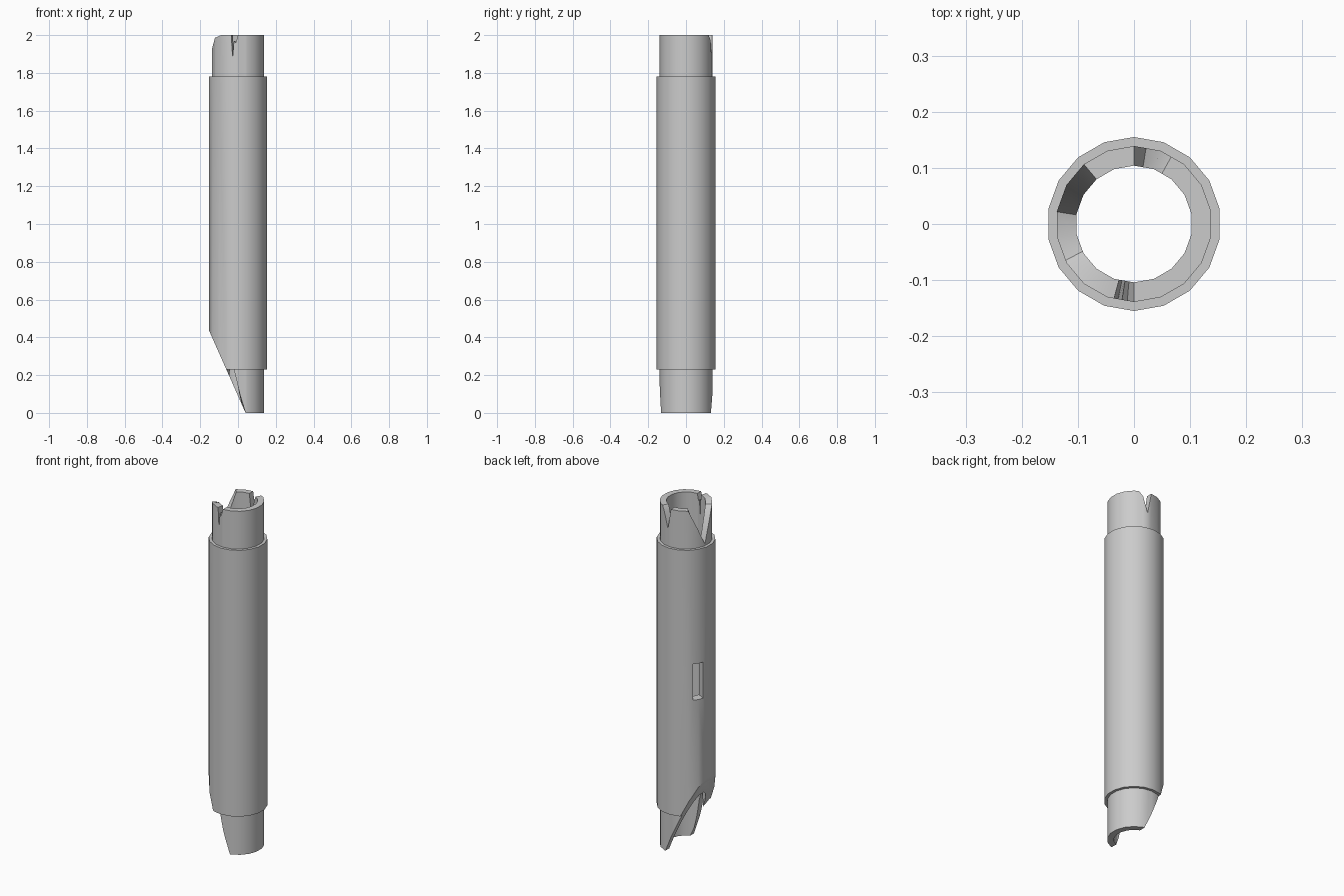
import bpy, bmesh
from math import sin, cos, radians

if "Cube" in bpy.data.objects:
    bpy.data.objects.remove(bpy.data.objects["Cube"])

SIDES = [10 + 20 * k for k in range(18)]          # corner angles of the 18-sided tube


def interp(profile, a):
    """Piecewise linear height at angle a, profile = [(angle, z), ...]."""
    for (a0, z0), (a1, z1) in zip(profile, profile[1:]):
        if a0 <= a <= a1:
            return z0 + (z1 - z0) * (a - a0) / (a1 - a0)
    return profile[-1][1]


def point(r, a, z):
    d = (a + 10) % 20 - 10                        # stay on the flat facet
    r = r * cos(radians(10)) / cos(radians(d))
    return (r * cos(radians(a)), r * sin(radians(a)), z)


def broken_tube(name, r_out, r_in, bottom, top):
    """Hollow tube with jagged ends, lower end sheared by a slanted plane."""
    angles = sorted(set(SIDES) | {a for a, _ in bottom + top if 0 <= a < 360})
    bm = bmesh.new()
    cols = []
    for a in angles:
        zb, zt = interp(bottom, a), interp(top, a)
        cols.append([bm.verts.new(point(r, a, z)) for r, z in
                     ((r_out, zb), (r_out, zt), (r_in, zt), (r_in, zb))])
    for c, n in zip(cols, cols[1:] + cols[:1]):
        for i in range(4):
            j = (i + 1) % 4
            bm.faces.new((c[i], n[i], n[j], c[j]))
    bmesh.ops.bisect_plane(bm, geom=bm.verts[:] + bm.edges[:] + bm.faces[:],
                           plane_co=(0.04, 0, 0), plane_no=(-0.44, 0, -0.195),
                           clear_outer=True)
    bmesh.ops.holes_fill(bm, edges=[e for e in bm.edges if e.is_boundary], sides=0)
    bmesh.ops.recalc_face_normals(bm, faces=bm.faces[:])
    me = bpy.data.meshes.new(name)
    bm.to_mesh(me)
    bm.free()
    ob = bpy.data.objects.new(name, me)
    bpy.context.collection.objects.link(ob)
    return ob


# Inner tube: splintered upper rim, torn lower front edge
rim = [(0, 2), (61, 2), (70, 1.97), (81, 1.88), (90, 2), (130, 2), (171, 1.79),
       (190, 1.93), (208, 1.985), (230, 2), (255, 2), (258, 1.88), (261, 1.97),
       (265, 1.96), (270, 2), (360, 2)]
torn = [(0, 0), (230, 0), (250, 0.30), (262, 0.22), (274, 0.10), (287, 0), (360, 0)]
inner_tube = broken_tube("inner_tube", 0.139, 0.104, torn, rim)

# Outer sleeve
sleeve = broken_tube("outer_sleeve", 0.155, 0.139,
                     [(0, 0.23), (360, 0.23)], [(0, 1.78), (360, 1.78)])

# Slot through the wall, back left
a = radians(150)
bpy.ops.mesh.primitive_cube_add(size=1, location=(0.14 * cos(a), 0.14 * sin(a), 1.01),
                                rotation=(0, 0, a))
cutter = bpy.context.object
cutter.name = "slot_cutter"
cutter.scale = (0.14, 0.058, 0.21)
cutter.hide_render = True

for ob in (inner_tube, sleeve):
    bpy.ops.object.select_all(action='DESELECT')
    ob.select_set(True)
    bpy.context.view_layer.objects.active = ob
    mod = ob.modifiers.new("slot", 'BOOLEAN')
    mod.operation = 'DIFFERENCE'
    mod.solver = 'EXACT'
    mod.object = cutter
    bpy.ops.object.modifier_apply(modifier=mod.name)
    bpy.ops.object.shade_smooth_by_angle(angle=radians(30))
bpy.data.objects.remove(cutter)
